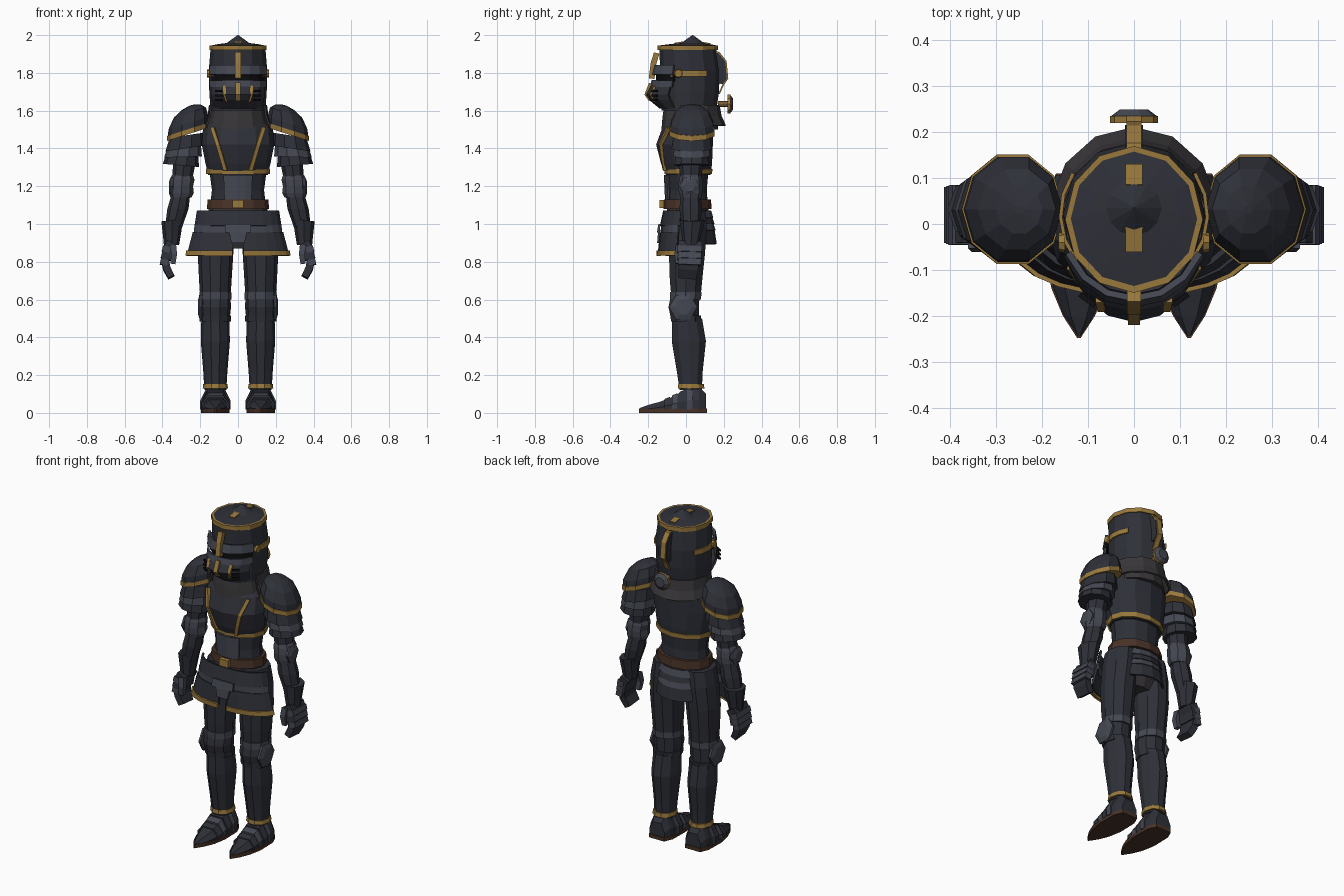
import bpy, bmesh
from math import sin, cos, radians, copysign
from mathutils import Vector


def material(name, rgb):
    m = bpy.data.materials.new(name)
    m.diffuse_color = (*rgb, 1)
    return m


DARK = material("dark_steel", (0.028, 0.030, 0.040))
LIGHT = material("light_steel", (0.060, 0.064, 0.085))
GOLD = material("gold_trim", (0.32, 0.19, 0.045))
LEATHER = material("leather", (0.065, 0.032, 0.020))
MAIL = material("mail", (0.040, 0.037, 0.040))
BLACK = material("opening", (0.004, 0.004, 0.005))


def skin(name, sections, mat, closed=True, thick=0, mirror=False):
    """Bridge equal-length point sections; closed sections get end caps."""
    bm = bmesh.new()
    rows = [[bm.verts.new(p) for p in s] for s in sections]
    n = len(rows[0])
    for a, b in zip(rows, rows[1:]):
        for i in range(n if closed else n - 1):
            j = (i + 1) % n
            bm.faces.new((a[i], a[j], b[j], b[i]))
    if closed:
        bm.faces.new(rows[0])
        bm.faces.new(rows[-1])
    bmesh.ops.recalc_face_normals(bm, faces=bm.faces)
    me = bpy.data.meshes.new(name)
    bm.to_mesh(me)
    bm.free()
    me.materials.append(mat)
    ob = bpy.data.objects.new(name, me)
    bpy.context.collection.objects.link(ob)
    if thick:
        s = ob.modifiers.new("thickness", "SOLIDIFY")
        s.thickness, s.offset = thick, 0
    if mirror:
        ob.modifiers.new("mirror", "MIRROR")
    return ob


def loft(name, rings, mat, n=12, arc=(0, 360), k=0, p=1, **kw):
    """Rings are (z, cx, cy, rx, ry); arc limits the sweep, k tilts along x."""
    full = arc[1] - arc[0] == 360
    angles = [radians(arc[0] + (arc[1] - arc[0]) * i / n) for i in range(n if full else n + 1)]
    f = lambda v: copysign(abs(v) ** p, v)
    secs = [[(cx + rx * f(cos(t)), cy + ry * f(sin(t)), z + k * rx * cos(t)) for t in angles]
            for z, cx, cy, rx, ry in rings]
    return skin(name, secs, mat, closed=full, **kw)


def bar(name, pts, w, t, mat, normal=(0, -1, 0), taper=1, **kw):
    """Rectangular strip following a path, thickness along the normal."""
    pts = [Vector(p) for p in pts]
    secs = []
    for i, p in enumerate(pts):
        d = (pts[min(i + 1, len(pts) - 1)] - pts[max(i - 1, 0)]).normalized()
        nn = Vector(normal)
        nn = (nn - d * nn.dot(d)).normalized()
        s = 1 + (taper - 1) * i / (len(pts) - 1)
        a, b = d.cross(nn) * w / 2 * s, nn * t / 2 * s
        secs.append([p + a + b, p - a + b, p - a - b, p + a - b])
    return skin(name, secs, mat, **kw)


def disc(name, c, axis, steps, mat, n=8, sy=1, **kw):
    """Lathe along x or y axis; steps are (offset, radius)."""
    secs = []
    for o, r in steps:
        ring = [(r * cos(radians(360 * i / n)) * sy, r * sin(radians(360 * i / n))) for i in range(n)]
        secs.append([(c[0] + o, c[1] + u, c[2] + v) if axis == "x" else
                     (c[0] + u, c[1] + o, c[2] + v) for u, v in ring])
    return skin(name, secs, mat, **kw)


# helmet bowl, crown and finial
loft("helmet_bowl", [(1.60, 0, .015, .145, .145), (1.70, 0, .02, .152, .155),
                     (1.81, 0, .02, .155, .158), (1.93, 0, .01, .145, .15)], DARK)
loft("crown_band", [(1.92, 0, .01, .15, .16), (1.946, 0, .01, .15, .16)], GOLD)
loft("crown_top", [(1.945, 0, .01, .143, .153), (1.953, 0, .02, .10, .10),
                   (1.958, 0, .035, .06, .06), (2.0, 0, .035, .002, .002)], DARK)
bar("crown_strip_front", [(0, -.06, 1.955), (0, 0, 1.965)], .036, .008, GOLD, (0, 0, 1))
bar("crown_strip_rear", [(0, .085, 1.96), (0, .13, 1.953)], .036, .008, GOLD, (0, 0, 1))
comb = [(.12, 1.91), (.17, 1.905), (.208, 1.86), (.216, 1.77), (.195, 1.74), (.15, 1.75)]
skin("rear_comb", [[(x, y, z) for y, z in comb] for x in (-.02, .02)], DARK)
bar("rear_comb_trim", [(0, .15, 1.912), (0, .174, 1.908), (0, .211, 1.862), (0, .22, 1.77),
                       (0, .197, 1.737), (0, .175, 1.69)], .032, .008, GOLD, (0, 1, 0))
disc("rondel_stem", (0, .17, 1.635), "y", [(0, .016), (.055, .016)], GOLD)
disc("rondel_disc", (0, .22, 1.635), "y", [(0, .052), (.015, .052)], GOLD, 10)
disc("rondel_cap", (0, .235, 1.635), "y", [(0, .05), (.015, .03)], LIGHT, 10)

# visor, brow and eye slit
loft("brow_plate", [(1.79, 0, .01, .162, .185), (1.84, 0, .01, .158, .172)], LIGHT, 6, (205, 335), thick=.014)
loft("eye_slit", [(1.755, 0, .01, .152, .166), (1.79, 0, .01, .152, .166)], BLACK, 6, (205, 335), thick=.008)
loft("visor_upper", [(1.725, 0, .01, .162, .195), (1.76, 0, .01, .162, .186)], LIGHT, 6, (205, 335), thick=.012)
loft("visor_lower", [(1.615, 0, .01, .135, .145), (1.66, 0, .01, .15, .20),
                     (1.685, 0, .01, .155, .218), (1.73, 0, .01, .158, .192)], DARK, 6, (208, 332), thick=.012)
bar("brow_ridge", [(0, -.155, 1.905), (0, -.172, 1.85), (0, -.182, 1.77)], .03, .03, GOLD)
bar("nose_strip", [(0, -.188, 1.745), (0, -.212, 1.685), (0, -.19, 1.655)], .026, .016, GOLD)
bar("visor_strip", [(.075, -.166, 1.73), (.07, -.186, 1.685), (.058, -.168, 1.65)], .018, .012, GOLD, mirror=True)
for i in range(3):
    bar("breath_slot", [(.085, -.177, 1.705 - i * .024), (.118, -.153, 1.705 - i * .024)], .01, .012, BLACK,
        (.5, -.8, 0), mirror=True)
loft("helmet_side_band", [(1.782, 0, .02, .16, .162), (1.812, 0, .02, .16, .162)], GOLD, 4, (-38, 34),
     thick=.008, mirror=True)
disc("visor_pivot", (.15, -.04, 1.797), "x", [(0, .024), (.014, .02)], GOLD, mirror=True)

# neck
loft("gorget", [(1.50, 0, .02, .165, .15), (1.56, 0, .02, .15, .145), (1.63, 0, .02, .135, .135)], MAIL)
loft("neck_guard", [(1.52, 0, .025, .178, .182), (1.57, 0, .022, .158, .162), (1.63, 0, .02, .15, .153)],
     MAIL, 8, (-20, 200), thick=.01)

# torso
loft("breastplate", [(1.26, 0, .012, .158, .118), (1.32, 0, .003, .172, .135), (1.42, 0, -.008, .192, .15),
                     (1.51, 0, .01, .185, .135), (1.57, 0, .02, .12, .115)], DARK)
loft("breastplate_trim", [(1.264, 0, .012, .168, .126), (1.292, 0, .012, .17, .128)], GOLD)
bar("chest_strip", [(.135, -.093, 1.51), (.106, -.134, 1.42), (.085, -.125, 1.35), (.066, -.112, 1.285)],
    .02, .018, GOLD, (.3, -1, 0), mirror=True)
loft("waist_plate", [(1.09, 0, .008, .148, .108), (1.18, 0, .008, .138, .102), (1.27, 0, .008, .15, .11)], DARK)
loft("waist_front_plate", [(1.12, 0, .006, .14, .112), (1.26, 0, .006, .15, .118)], LIGHT, 4, (240, 300), thick=.01)
loft("belt", [(1.08, 0, .008, .165, .128), (1.13, 0, .008, .16, .124)], LEATHER)
bar("buckle", [(0, -.128, 1.085), (0, -.128, 1.127)], .06, .024, GOLD)

# hips, skirt plates and rear lames
loft("hips", [(.87, 0, .01, .09, .07), (.95, 0, .01, .17, .10), (1.08, 0, .01, .155, .11)], MAIL)
loft("skirt_upper", [(.99, 0, 0, .228, .132), (1.07, 0, 0, .215, .115)], DARK, 10, (190, 350), p=.85, thick=.012)
for nm, z0, z1, r0, r1, m in (("skirt_lame", .95, .995, .235, .23, LIGHT), ("tasset", .85, .955, .268, .24, DARK),
                              ("tasset_trim", .832, .86, .28, .274, GOLD)):
    loft(nm, [(z0, 0, 0, r0, r0 * .53), (z1, 0, 0, r1, r1 * .55)], m, 5, (-86, -14), p=.85,
         thick=.014, mirror=True)
bar("skirt_center_top", [(0, -.14, 1.0), (0, -.148, .955)], .14, .012, LIGHT)
bar("skirt_center", [(0, -.14, .97), (0, -.148, .90)], .10, .014, LIGHT, taper=.7)
for i, m in enumerate((LIGHT, DARK, LIGHT, DARK)):
    z = 1.07 - i * .033
    loft("rear_lame", [(z - .038 - (i == 3) * .04, 0, 0, .158, .14 + i * .006), (z, 0, 0, .15, .128 + i * .006)], m,
         4, (42, 138), thick=.01)

# legs
loft("thigh", [(.60, .12, 0, .08, .08), (.70, .12, 0, .086, .09), (.84, .119, .005, .094, .10),
               (.98, .108, .01, .095, .105), (1.07, .10, .01, .085, .10)], DARK, 10, mirror=True)
loft("knee_upper_lame", [(.60, .12, -.002, .087, .086), (.64, .12, -.002, .084, .088)], LIGHT, 10, mirror=True)
loft("knee_cap", [(.49, .12, -.005, .075, .076), (.56, .12, -.012, .083, .085), (.615, .12, -.005, .08, .08)],
     DARK, 10, mirror=True)
loft("knee_lower_lame", [(.485, .12, 0, .083, .083), (.515, .12, -.002, .082, .086)], DARK, 10, mirror=True)
disc("knee_fan", (.19, -.015, .56), "x", [(0, .075), (.012, .075), (.022, .045)], LIGHT, 6, mirror=True)
loft("greave", [(.12, .12, .025, .058, .062), (.22, .12, .02, .064, .072), (.38, .12, .015, .077, .095),
                (.50, .12, .005, .074, .084)], DARK, 10, mirror=True)
loft("ankle_trim", [(.13, .12, .027, .067, .074), (.154, .12, .027, .064, .071)], GOLD, 10, mirror=True)


# feet
def shoe(name, prof, mat):
    secs = [[(.12 + a * w, y, max(.018, b * h)) for a, b in
             ((-1, 0), (-1, .5), (-.55, 1), (.55, 1), (1, .5), (1, 0))] for y, w, h in prof]
    skin(name, secs, mat, mirror=True)


sole = ((.11, .05), (.06, .072), (-.06, .075), (-.14, .06), (-.20, .035), (-.248, .004))
skin("sole", [[(.12 - w, y, 0), (.12 + w, y, 0), (.12 + w, y, .022), (.12 - w, y, .022)] for y, w in sole],
     LEATHER, mirror=True)
shoe("shoe", [(.106, .05, .10), (.07, .066, .14), (0, .074, .125), (-.07, .07, .085), (-.14, .055, .058),
              (-.20, .032, .042), (-.243, .005, .026)], DARK)
for i in range(4):
    y, w, h = .035 - i * .04, .08 - i * .003, .142 - i * .019
    shoe("shoe_lame", [(y, w - .003, h), (y - .03, w, h - .012)], LIGHT if i % 2 == 0 else DARK)

# shoulders
loft("pauldron", [(1.48, .265, .032, .108, .122), (1.535, .262, .032, .106, .118), (1.59, .255, .032, .085, .092),
                  (1.618, .25, .032, .05, .055), (1.628, .25, .032, .01, .01)], DARK, 10, k=-.32, mirror=True)
loft("pauldron_trim", [(1.475, .265, .032, .111, .125), (1.502, .264, .032, .111, .125)], GOLD, 10, k=-.32, mirror=True)
for i in range(3):
    z, c = 1.45 - i * .045, .272 + i * .011
    loft("shoulder_lame", [(z - .05, c + .008, .03, .104 - i * .004, .112 - i * .008),
                           (z + .02, c, .03, .09 - i * .004, .10 - i * .008)], (DARK, LIGHT, DARK)[i], 10,
         k=-.15 + i * .12, mirror=True)

# arms
loft("upper_arm", [(1.22, .297, .025, .052, .055), (1.40, .275, .028, .065, .07)], DARK, 8, mirror=True)
loft("elbow", [(1.14, .302, .025, .056, .055), (1.165, .30, .025, .066, .062), (1.20, .298, .025, .06, .066),
               (1.235, .296, .025, .066, .062), (1.26, .294, .025, .055, .055)], LIGHT, 8, mirror=True)
disc("elbow_fan", (.345, .018, 1.20), "x", [(0, .054), (.01, .054), (.02, .03)], LIGHT, 6, mirror=True)
loft("forearm", [(.98, .342, .025, .045, .048), (1.08, .318, .025, .056, .06), (1.15, .304, .025, .05, .053)],
     DARK, 8, mirror=True)

# gauntlets
loft("gauntlet_cuff", [(.885, .352, .025, .04, .042), (.93, .35, .028, .046, .05), (1.02, .348, .033, .058, .068)],
     DARK, 8, k=-.1, mirror=True)
bar("hand", [(.352, .022, .90), (.372, .02, .86), (.38, .018, .81)], .125, .052, DARK, (1, 0, 0), mirror=True)
for i in range(3):
    z = .88 - i * .034
    bar("knuckle_lame", [(.376 + i * .006, .02, z), (.385 + i * .005, .019, z - .03)], .13 - i * .004, .04, LIGHT,
        (1, 0, 0), mirror=True)
bar("fingers", [(.385, .016, .81), (.378, .012, .765), (.353, .008, .718)], .112, .042, DARK, (1, 0, 0), taper=.85,
    mirror=True)
bar("thumb", [(.345, -.035, .89), (.338, -.045, .84), (.345, -.04, .79)], .036, .034, LIGHT, (1, 0, 0), taper=.8,
    mirror=True)
